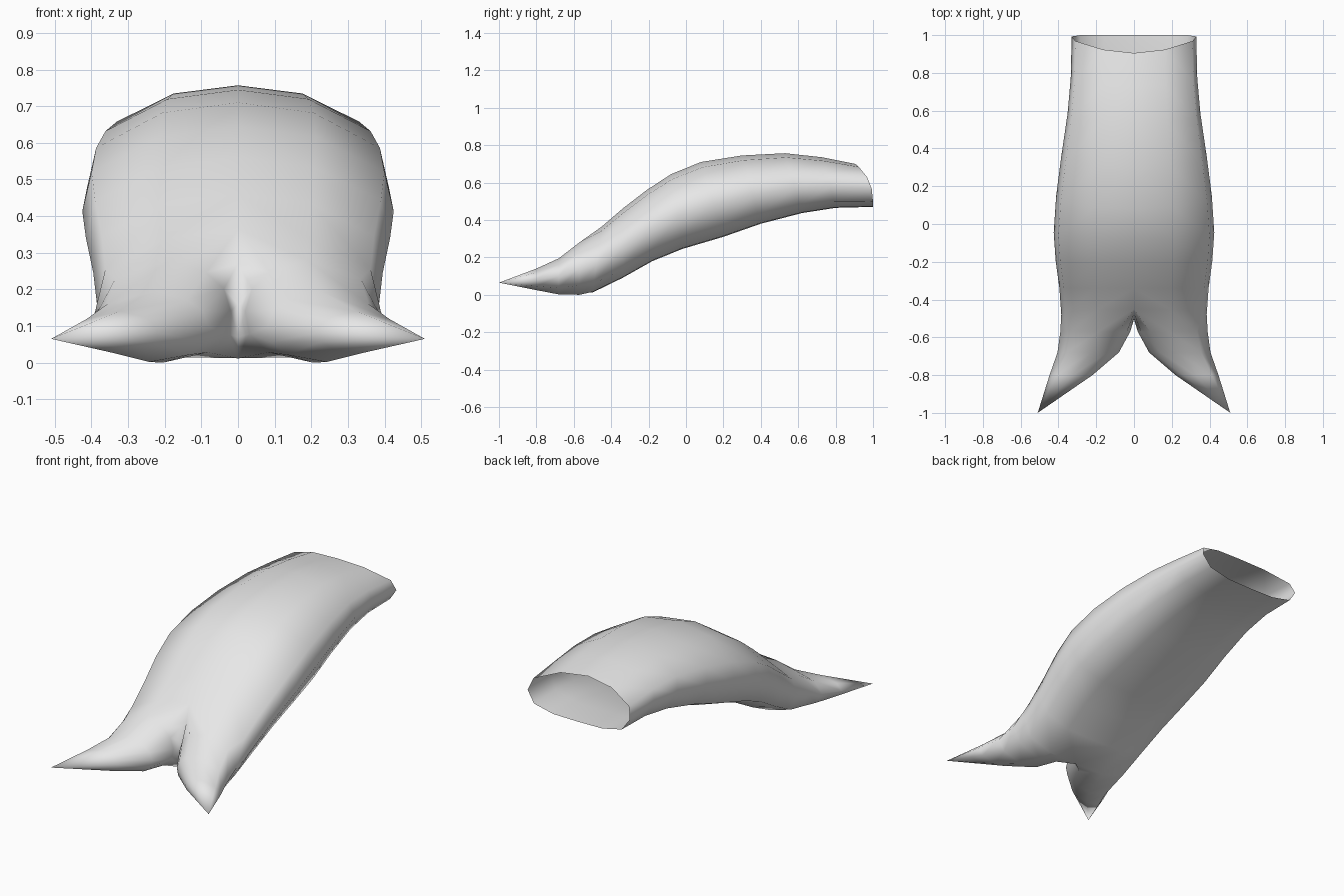
import bpy
import bmesh

cube = bpy.data.objects.get("Cube")
if cube:
    bpy.data.objects.remove(cube, do_unlink=True)

grey = bpy.data.materials.new("light grey")
grey.use_nodes = True
grey.diffuse_color = (0.8, 0.8, 0.8, 1)
grey.node_tree.nodes["Principled BSDF"].inputs["Base Color"].default_value = (0.8, 0.8, 0.8, 1)

# Half cross-section of the tube, top centre to bottom centre: (x, z) fractions
BODY_SECTION = [(0, 1), (0.5, 0.93), (0.94, 0.69), (1, 0.42), (0.86, 0.13), (0.48, 0.01), (0, 0)]

# Closed cross-section of a prong, in matching order, then up its inner side
PRONG_SECTION = [(0.18, 0.88), (0.45, 1), (0.85, 0.82), (1, 0.5), (0.88, 0.18),
                 (0.5, 0), (0.17, 0.1), (0.03, 0.28), (0, 0.5), (0.05, 0.72)]

# Tube rings, back to front: top y, top z, bottom y, bottom z, half width, lean power
BODY_RINGS = [
    (0.905, 0.70, 1.00, 0.47, 0.33, 3),
    (0.73, 0.735, 0.80, 0.465, 0.335, 1),
    (0.53, 0.757, 0.62, 0.437, 0.352, 1),
    (0.30, 0.745, 0.40, 0.38, 0.385, 1),
    (0.08, 0.71, 0.20, 0.31, 0.412, 1),
    (-0.08, 0.645, -0.02, 0.245, 0.425, 1),
    (-0.21, 0.56, -0.18, 0.18, 0.415, 1),
    (-0.34, 0.46, -0.34, 0.09, 0.395, 1),
    (-0.45, 0.365, -0.50, 0.012, 0.385, 1),
]

# Prong rings: y, inner x, outer x, top z, bottom z
PRONG_RINGS = [
    (-0.57, 0.02, 0.39, 0.28, 0.0),
    (-0.68, 0.08, 0.405, 0.195, 0.002),
    (-0.80, 0.22, 0.447, 0.14, 0.025),
]

bm = bmesh.new()


def bridge(a, b, closed):
    """Join two rings of equal length with quads."""
    n = len(a)
    for j in range(n if closed else n - 1):
        k = (j + 1) % n
        bm.faces.new((a[j], b[j], b[k], a[k]))


# Half of the open tube
rings = []
for yt, zt, yb, zb, w, power in BODY_RINGS:
    rings.append([bm.verts.new((fx * w, yb + (yt - yb) * fz ** power, zb + (zt - zb) * fz))
                  for fx, fz in BODY_SECTION])
for a, b in zip(rings, rings[1:]):
    bridge(a, b, False)

# Crotch between the prongs closes the last half ring
crotch = [bm.verts.new((0, y, z)) for y, z in ((-0.505, 0.07), (-0.50, 0.16), (-0.475, 0.27))]
loop = rings[-1] + crotch

# Prong tapering to a point
for y, xi, xo, zt, zb in PRONG_RINGS:
    ring = [bm.verts.new((xi + (xo - xi) * fx, y, zb + (zt - zb) * fz)) for fx, fz in PRONG_SECTION]
    bridge(loop, ring, True)
    loop = ring
tip = bm.verts.new((0.51, -1.0, 0.065))
for j in range(len(loop)):
    bm.faces.new((loop[j], tip, loop[(j + 1) % len(loop)]))

for face in bm.faces:
    face.smooth = True

mesh = bpy.data.meshes.new("forked_tube")
bm.to_mesh(mesh)
bm.free()
mesh.materials.append(grey)
tube = bpy.data.objects.new("forked_tube", mesh)
bpy.context.collection.objects.link(tube)

# Other half
mirror = tube.modifiers.new("mirror", 'MIRROR')
mirror.use_axis = (True, False, False)
mirror.merge_threshold = 0.0005
